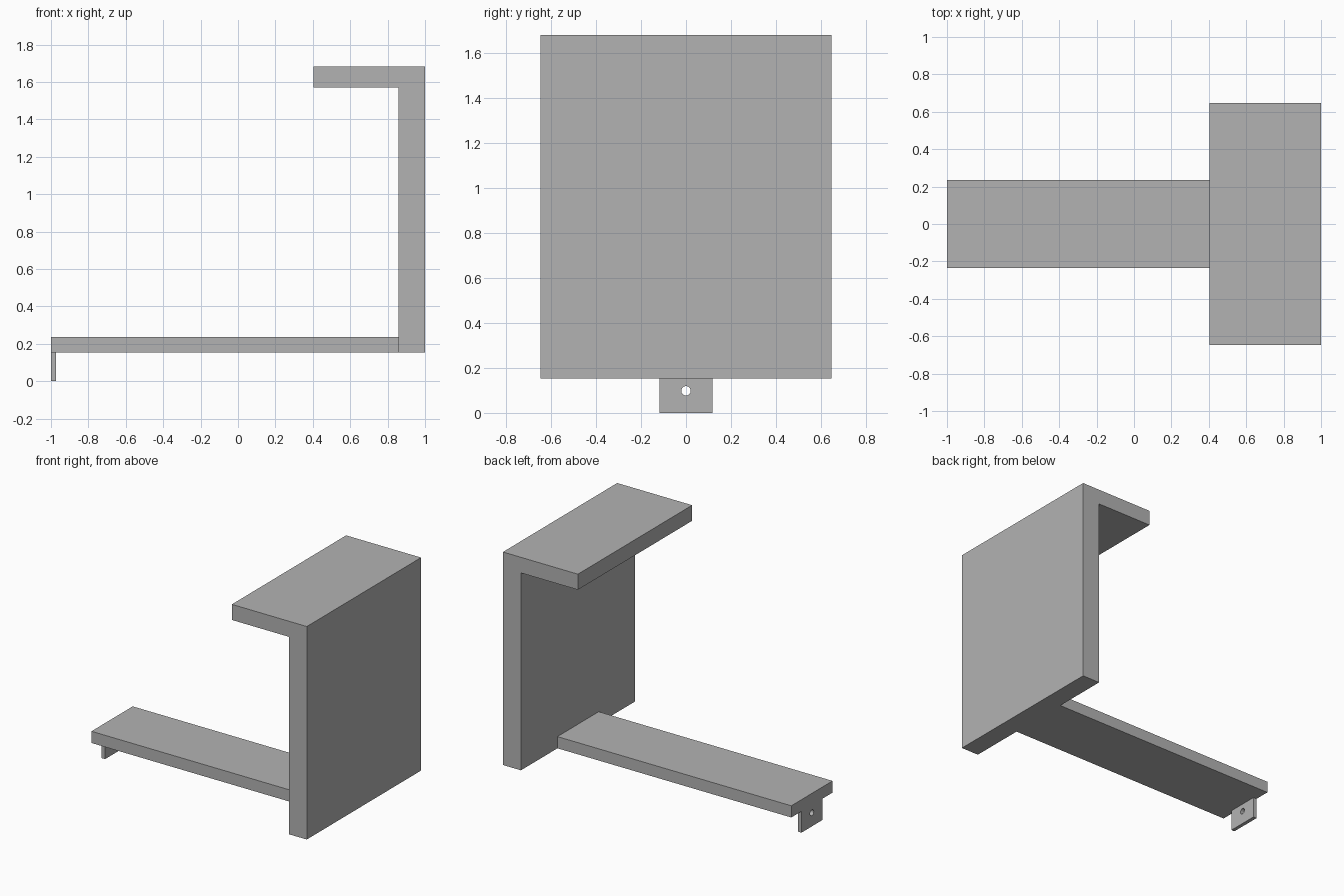
import bpy
import bmesh
import math

default = bpy.data.objects.get("Cube")
if default:
    bpy.data.objects.remove(default, do_unlink=True)

# Single flat colour
grey = bpy.data.materials.new("plain grey")
grey.use_nodes = True
colour = (0.45, 0.45, 0.45, 1)
grey.diffuse_color = colour
grey.node_tree.nodes["Principled BSDF"].inputs["Base Color"].default_value = colour


def extrude_profile(name, profile, half_depth):
    """Extrude an x-z outline symmetrically along y."""
    bm = bmesh.new()
    face = bm.faces.new([bm.verts.new((x, -half_depth, z)) for x, z in profile])
    out = bmesh.ops.extrude_face_region(bm, geom=[face])
    moved = [v for v in out["geom"] if isinstance(v, bmesh.types.BMVert)]
    bmesh.ops.translate(bm, verts=moved, vec=(0, 2 * half_depth, 0))
    bmesh.ops.recalc_face_normals(bm, faces=bm.faces)
    mesh = bpy.data.meshes.new(name)
    bm.to_mesh(mesh)
    bm.free()
    mesh.materials.append(grey)
    obj = bpy.data.objects.new(name, mesh)
    bpy.context.collection.objects.link(obj)
    return obj


def block(name, x0, x1, z0, z1, half_depth):
    return extrude_profile(name, [(x0, z0), (x1, z0), (x1, z1), (x0, z1)], half_depth)


# Upright panel and overhanging top shelf as one L-shaped piece
base, top, inner = 0.153, 1.682, 0.857
extrude_profile("upright_with_top_shelf",
                [(inner, base), (1, base), (1, top), (0.405, top),
                 (0.405, 1.57), (inner, 1.57)], 0.648)

# Long low arm
block("base_arm", -1, inner, base, 0.237, 0.234)

# Mounting tab under the end of the arm
tab = block("mounting_tab", -1, -0.973, 0, base, 0.118)

# Round bolt hole through the tab
bpy.ops.mesh.primitive_cylinder_add(vertices=32, radius=0.021, depth=0.2,
                                    location=(-0.987, 0, 0.098),
                                    rotation=(0, math.pi / 2, 0))
cutter = bpy.context.object
cutter.name = "bolt_hole_cutter"
cutter.data.materials.append(grey)
cutter.hide_render = True
cutter.display_type = 'WIRE'
hole = tab.modifiers.new("bolt_hole", 'BOOLEAN')
hole.operation = 'DIFFERENCE'
hole.solver = 'EXACT'
hole.object = cutter

# Apply the cut and discard the helper
bpy.ops.object.select_all(action='DESELECT')
tab.select_set(True)
bpy.context.view_layer.objects.active = tab
bpy.ops.object.modifier_apply(modifier=hole.name)
bpy.data.objects.remove(cutter, do_unlink=True)
